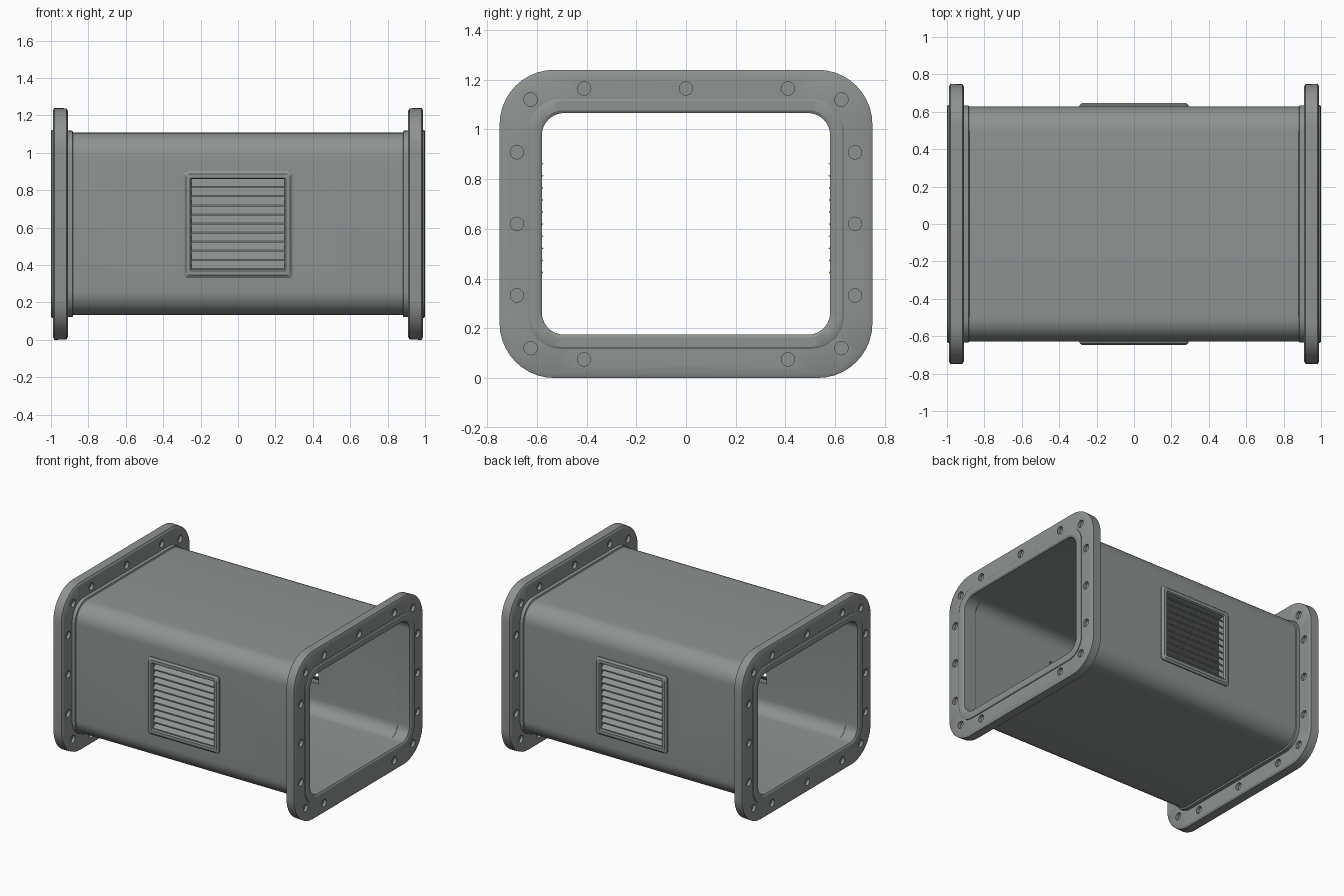
import bpy, bmesh, math
from mathutils import Vector

if "Cube" in bpy.data.objects:
    bpy.data.objects.remove(bpy.data.objects["Cube"])

CZ = 0.62          # height of the duct axis
SEG = 10           # segments per rounded corner

metal = bpy.data.materials.new("grey metal")
metal.diffuse_color = (0.27, 0.29, 0.285, 1)
metal.use_nodes = True
metal.node_tree.nodes["Principled BSDF"].inputs["Base Color"].default_value = metal.diffuse_color


def rounded_rect(hu, hv, r):
    pts = []
    for k, (su, sv) in enumerate([(1, 1), (-1, 1), (-1, -1), (1, -1)]):
        for i in range(SEG + 1):
            a = math.pi / 2 * (k + i / SEG)
            pts.append((su * (hu - r) + r * math.cos(a), sv * (hv - r) + r * math.sin(a)))
    return pts


def finish(name, bm):
    bmesh.ops.recalc_face_normals(bm, faces=bm.faces)
    me = bpy.data.meshes.new(name)
    bm.to_mesh(me)
    bm.free()
    me.materials.append(metal)
    ob = bpy.data.objects.new(name, me)
    bpy.context.collection.objects.link(ob)
    return ob


def select(ob):
    bpy.ops.object.select_all(action='DESELECT')
    ob.select_set(True)
    bpy.context.view_layer.objects.active = ob


def smooth(ob):
    select(ob)
    bpy.ops.object.shade_smooth_by_angle(angle=math.radians(30))


def ring(name, sections, place):
    """Closed rounded-rectangle ring; each section is (depth, half u, half v, radius)."""
    bm = bmesh.new()
    loops = [[bm.verts.new(place(d, u, v)) for u, v in rounded_rect(hu, hv, r)]
             for d, hu, hv, r in sections]
    n = len(loops[0])
    for a, b in zip(loops, loops[1:] + loops[:1]):
        for i in range(n):
            j = (i + 1) % n
            bm.faces.new((a[i], a[j], b[j], b[i]))
    return finish(name, bm)


def add_box(bm, centre, size):
    vs = bmesh.ops.create_cube(bm, size=1)["verts"]
    for v in vs:
        v.co = Vector([v.co[i] * size[i] + centre[i] for i in range(3)])


def cut(ob, cutter):
    select(ob)
    m = ob.modifiers.new("cut", 'BOOLEAN')
    m.operation, m.solver, m.object = 'DIFFERENCE', 'EXACT', cutter
    bpy.ops.object.modifier_apply(modifier=m.name)
    bpy.data.objects.remove(cutter)


# duct body with a vent opening in each side wall
VZ, VU, VV = 0.617, 0.25, 0.243
body = ring("duct_body", [(-0.98, 0.628, 0.488, 0.13), (0.98, 0.628, 0.488, 0.13),
                          (0.98, 0.583, 0.448, 0.09), (-0.98, 0.583, 0.448, 0.09)],
            lambda d, u, v: (d, u, CZ + v))
bm = bmesh.new()
for s in (-1, 1):
    add_box(bm, (0, s * 0.61, VZ), (2 * VU, 0.2, 2 * VV))
cut(body, finish("vent_cutter", bm))
smooth(body)

# bolt hole positions around the flange (y, z)
bolts = [(s * y, CZ + t * z) for y, z in [(0.68, 0.288), (0.625, 0.5), (0.41, 0.545)]
         for s in (-1, 1) for t in (-1, 1)]
bolts += [(0.68, CZ), (-0.68, CZ), (0, CZ + 0.545), (0, CZ - 0.545)]

for s, side in ((-1, "left"), (1, "right")):
    along = lambda d, u, v: (s * d, u, CZ + v)
    # end flange with softened rim and shallow bolt recesses
    flange = ring(side + "_flange", [(0.91, 0.61, 0.48, 0.12), (0.91, 0.735, 0.605, 0.21),
                                     (0.918, 0.748, 0.618, 0.22), (0.982, 0.75, 0.62, 0.22),
                                     (0.99, 0.733, 0.603, 0.205), (0.99, 0.61, 0.48, 0.12)], along)
    bm = bmesh.new()
    for y, z in bolts:
        for x0, x1 in ((0.85, 0.932), (0.968, 1.05)):
            vs = bmesh.ops.create_cone(bm, cap_ends=True, segments=20, radius1=0.027,
                                       radius2=0.027, depth=x1 - x0)["verts"]
            for v in vs:
                a, b, c = v.co
                v.co = (s * (x0 + x1) / 2 + c, y + a, z + b)
    cut(flange, finish("bolt_cutter", bm))
    smooth(flange)
    # collar that passes through the flange and forms the mouth lip
    smooth(ring(side + "_collar", [(0.88, 0.626, 0.486, 0.13), (0.885, 0.634, 0.498, 0.135),
                                   (0.995, 0.636, 0.503, 0.135), (1.0, 0.628, 0.495, 0.13),
                                   (1.0, 0.592, 0.457, 0.1), (0.993, 0.58, 0.446, 0.09),
                                   (0.9, 0.58, 0.446, 0.09), (0.89, 0.586, 0.452, 0.09)], along))

# louvred vents on the front and back walls
COUNT = 10
for s, side in ((-1, "front"), (1, "back")):
    smooth(ring(side + "_vent_frame", [(0.6, 0.292, 0.285, 0.02), (0.636, 0.292, 0.285, 0.02),
                                       (0.646, 0.278, 0.271, 0.015), (0.646, 0.256, 0.249, 0.006),
                                       (0.636, 0.249, 0.242, 0.003), (0.6, 0.249, 0.242, 0.003)],
                lambda d, u, v: (u, s * d, VZ + v)))
    bm = bmesh.new()
    pitch = 2 * VV / COUNT
    for i in range(COUNT):
        z = VZ - VV + i * pitch
        # slanted slat: outer edge low, inner edge high
        prof = [(0.634, z), (0.634, z + 0.008), (0.582, z + pitch + 0.008), (0.574, z + pitch + 0.002)]
        ends = [[bm.verts.new((x, s * y, h)) for y, h in prof] for x in (-VU, VU)]
        bm.faces.new(ends[0])
        bm.faces.new(ends[1])
        for k in range(4):
            j = (k + 1) % 4
            bm.faces.new((ends[0][k], ends[0][j], ends[1][j], ends[1][k]))
    finish(side + "_vent_slats", bm)
